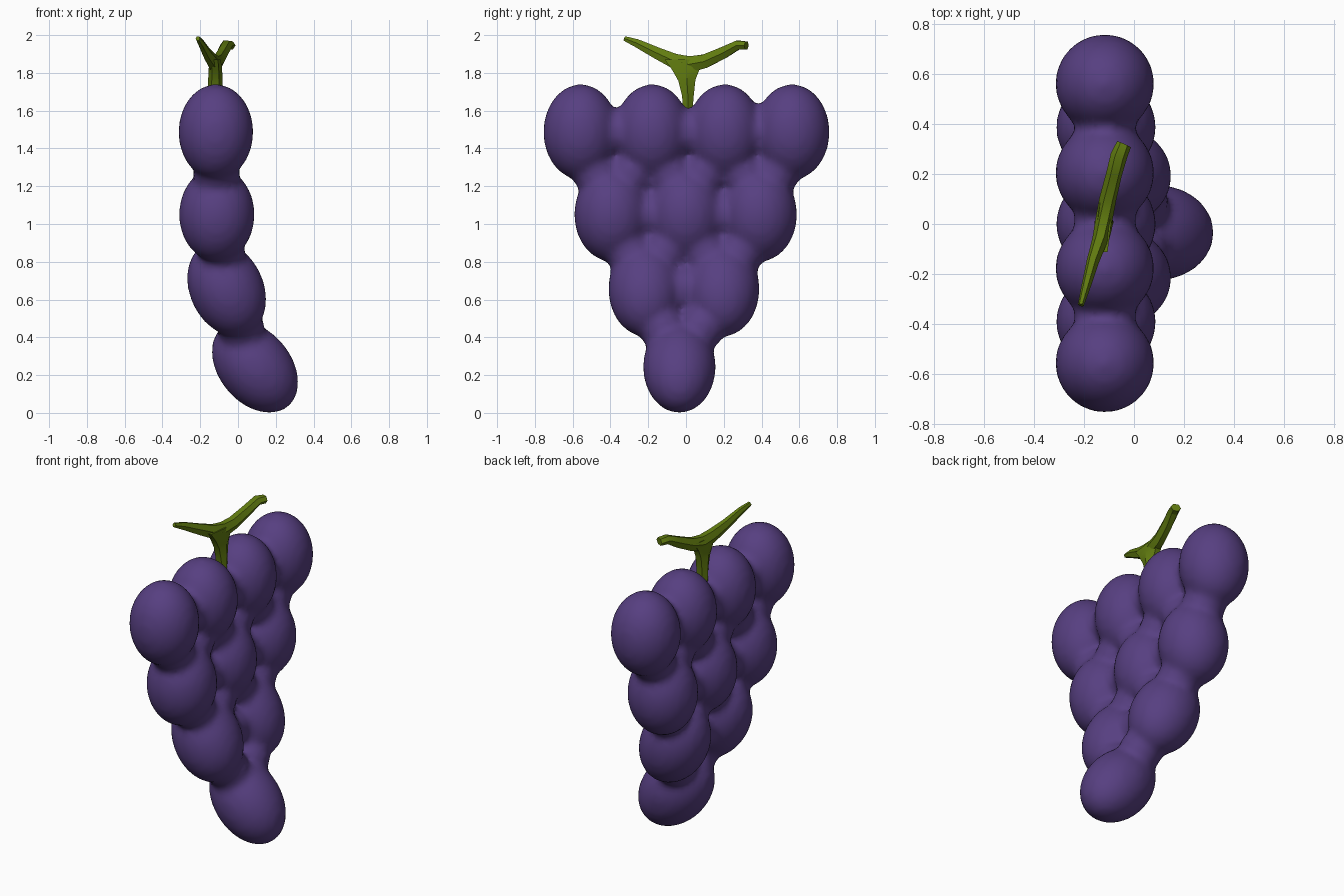
import bpy, bmesh, math
from mathutils import Vector, Matrix

if "Cube" in bpy.data.objects:
    bpy.data.objects.remove(bpy.data.objects["Cube"])


def material(name, color):
    m = bpy.data.materials.new(name)
    m.diffuse_color = color
    m.use_nodes = True
    m.node_tree.nodes["Principled BSDF"].inputs["Base Color"].default_value = m.diffuse_color
    return m


def make_object(name, bm, mat):
    mesh = bpy.data.meshes.new(name)
    bm.to_mesh(mesh)
    bm.free()
    ob = bpy.data.objects.new(name, mesh)
    bpy.context.collection.objects.link(ob)
    mesh.materials.append(mat)
    return ob


purple = material("grape_skin", (0.095, 0.05, 0.22, 1))
green = material("stem_green", (0.12, 0.2, 0.005, 1))

# Grape rows: x, z, tilt, radius, half length, y positions
rows = [
    (-0.117, 1.487, 0, 0.198, 0.253, (-0.557, -0.178, 0.205, 0.562)),
    (-0.112, 1.05, 0, 0.2, 0.25, (-0.392, 0.0, 0.388)),
    (-0.06, 0.657, -25, 0.196, 0.264, (-0.215, 0.193)),
    (0.09, 0.243, -40, 0.192, 0.274, (-0.035,)),
]
bm = bmesh.new()
centres = []
for x, z, tilt, r, h, ys in rows:
    for y in ys:
        c = Vector((x, y, z))
        centres.append(c)
        m = (Matrix.Translation(c) @ Matrix.Rotation(math.radians(tilt), 4, 'Y')
             @ Matrix.Diagonal((r, r, h, 1)))
        bmesh.ops.create_icosphere(bm, subdivisions=4, radius=1, matrix=m)

# Soft necks between touching grapes
for i, a in enumerate(centres):
    for b in centres[i + 1:]:
        if (a - b).length < 0.52:
            bmesh.ops.create_icosphere(bm, subdivisions=3, radius=0.125,
                                       matrix=Matrix.Translation((a + b) / 2))
grapes = make_object("grapes", bm, purple)
rm = grapes.modifiers.new("merge", 'REMESH')
rm.mode = 'VOXEL'
rm.voxel_size = 0.022
rm.use_smooth_shade = True
sm = grapes.modifiers.new("soften", 'SMOOTH')
sm.factor = 0.5
sm.iterations = 5


def loft(bm, stations, side, sides=6):
    """Skin along (point, half width along side, half width across)."""
    pts = [Vector(s[0]) for s in stations]
    rings = []
    for i, (p, ra, rb) in enumerate(stations):
        t = (pts[min(i + 1, len(pts) - 1)] - pts[max(i - 1, 0)]).normalized()
        u = (side - t * side.dot(t)).normalized()
        v = t.cross(u)
        rings.append([bm.verts.new(pts[i] + u * ra * math.cos(a) + v * rb * math.sin(a))
                      for a in (2 * math.pi * k / sides for k in range(sides))])
    for r0, r1 in zip(rings, rings[1:]):
        for k in range(sides):
            n = (k + 1) % sides
            bm.faces.new((r0[k], r0[n], r1[n], r1[k]))
    bm.faces.new(rings[0][::-1])
    bm.faces.new(rings[-1])


# Forked stem: flared stalk and a crossing twig
bm = bmesh.new()
loft(bm, [((-0.12, 0.01, 1.54), 0.035, 0.022),
          ((-0.12, 0.01, 1.68), 0.038, 0.036),
          ((-0.12, 0.005, 1.76), 0.038, 0.052),
          ((-0.12, 0.0, 1.82), 0.036, 0.085),
          ((-0.12, 0.0, 1.87), 0.028, 0.13)], Vector((1, 0, 0)))
loft(bm, [((-0.213, -0.325, 1.982), 0.012, 0.014),
          ((-0.195, -0.26, 1.957), 0.018, 0.025),
          ((-0.165, -0.15, 1.903), 0.025, 0.036),
          ((-0.135, -0.06, 1.862), 0.032, 0.045),
          ((-0.12, 0.02, 1.845), 0.034, 0.05),
          ((-0.105, 0.1, 1.862), 0.034, 0.042),
          ((-0.08, 0.2, 1.908), 0.032, 0.036),
          ((-0.06, 0.275, 1.948), 0.034, 0.028),
          ((-0.04, 0.32, 1.945), 0.03, 0.024)], Vector((1, 0, 0)))
bmesh.ops.recalc_face_normals(bm, faces=bm.faces)
stem = make_object("stem", bm, green)
bpy.context.view_layer.objects.active = stem
stem.select_set(True)
bpy.ops.object.shade_smooth_by_angle(angle=math.radians(30))
